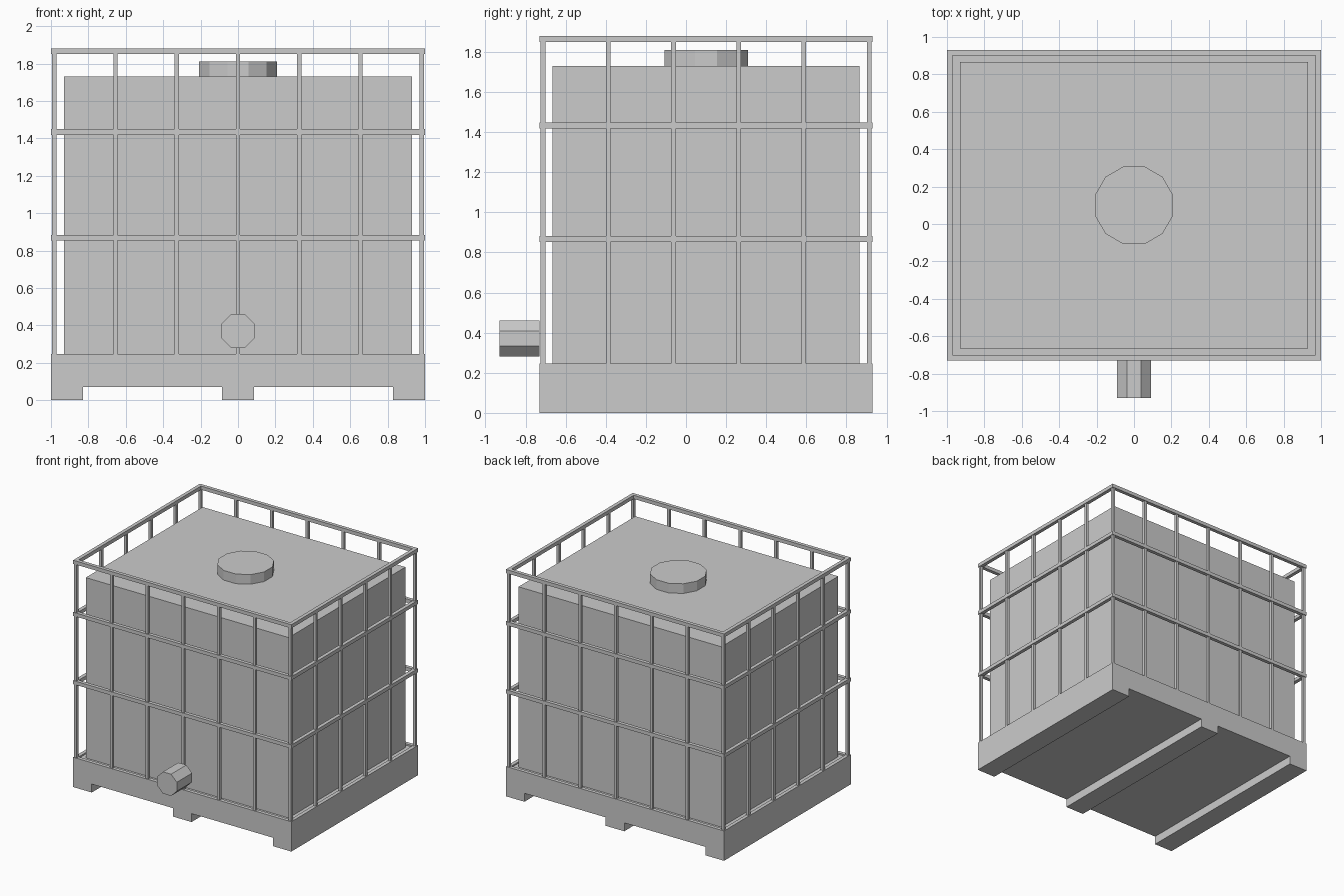
import bpy, bmesh
from math import pi, cos
from mathutils import Matrix, Vector

if "Cube" in bpy.data.objects:
    bpy.data.objects.remove(bpy.data.objects["Cube"])

X = 1.0                    # pallet half width
Y0, Y1 = -0.73, 0.93       # pallet front and back
PALLET_TOP, TOP = 0.235, 1.88


def finish(name, bm):
    bmesh.ops.recalc_face_normals(bm, faces=bm.faces)
    mesh = bpy.data.meshes.new(name)
    bm.to_mesh(mesh)
    bm.free()
    obj = bpy.data.objects.new(name, mesh)
    bpy.context.collection.objects.link(obj)
    return obj


def add_box(bm, lo, hi):
    lo, hi = Vector(lo), Vector(hi)
    m = Matrix.Translation((lo + hi) / 2) @ Matrix.Diagonal((*(hi - lo), 1))
    bmesh.ops.create_cube(bm, size=1, matrix=m)


def prism(name, sides, apothem, depth, centre, tilt=0):
    # n-sided drum with flat sides facing the axes
    bm = bmesh.new()
    r = apothem / cos(pi / sides)
    m = (Matrix.Translation(centre) @ Matrix.Rotation(tilt, 4, 'X')
         @ Matrix.Rotation(pi / sides, 4, 'Z'))
    # start from a vertex on an axis, then turn by half a side
    bmesh.ops.create_cone(bm, cap_ends=True, segments=sides, radius1=r,
                          radius2=r, depth=depth, matrix=m)
    return finish(name, bm)


def ring(name, z, t=0.03):
    # mitred square-section hoop around the cage
    bm = bmesh.new()
    loops = []
    for sx, sy in ((-1, -1), (1, -1), (1, 1), (-1, 1)):
        loop = []
        for inset, dz in ((0, -t / 2), (0, t / 2), (t, t / 2), (t, -t / 2)):
            y = Y0 + inset if sy < 0 else Y1 - inset
            loop.append(bm.verts.new((sx * (X - inset), y, z + dz)))
        loops.append(loop)
    for i in range(4):
        a, b = loops[i], loops[(i + 1) % 4]
        for j in range(4):
            k = (j + 1) % 4
            bm.faces.new((a[j], b[j], b[k], a[k]))
    return finish(name, bm)


# Pallet: front profile with three runners, extruded to the back
bm = bmesh.new()
half = [(X, PALLET_TOP), (X, 0), (0.83, 0), (0.83, 0.07), (0.085, 0.07), (0.085, 0)]
profile = half + [(-x, z) for x, z in reversed(half)]
face = bm.faces.new([bm.verts.new((x, Y0, z)) for x, z in profile])
ext = bmesh.ops.extrude_face_region(bm, geom=[face])
bmesh.ops.translate(bm, vec=(0, Y1 - Y0, 0),
                    verts=[v for v in ext['geom'] if isinstance(v, bmesh.types.BMVert)])
finish("pallet", bm)

# Tank body
bm = bmesh.new()
add_box(bm, (-0.93, -0.665, PALLET_TOP), (0.93, 0.865, 1.73))
finish("tank", bm)

# Filler lid and outlet valve
prism("filler_lid", 12, 0.208, 0.08, (0, 0.1, 1.77))
prism("outlet_valve", 8, 0.09, 0.2, (0, -0.83, 0.37), pi / 2)

# Cage hoops
for name, z in (("bottom", 0.232), ("lower", 0.868), ("upper", 1.434), ("top", TOP - 0.015)):
    ring("cage_hoop_" + name, z)

# Cage uprights, evenly spaced on all four sides
W, E = 0.0115, 0.017       # half thickness, centreline inset from the edge
xs = [(X - E) * (i / 3 - 1) for i in range(7)]
ys = [Y0 + E + (Y1 - Y0 - 2 * E) * i / 5 for i in range(6)]
spots = [(x, y) for x in xs for y in (ys[0], ys[-1])]
spots += [(x, y) for y in ys[1:-1] for x in (xs[0], xs[-1])]
bm = bmesh.new()
for x, y in spots:
    add_box(bm, (x - W, y - W, PALLET_TOP), (x + W, y + W, TOP - 0.02))
finish("cage_uprights", bm)
